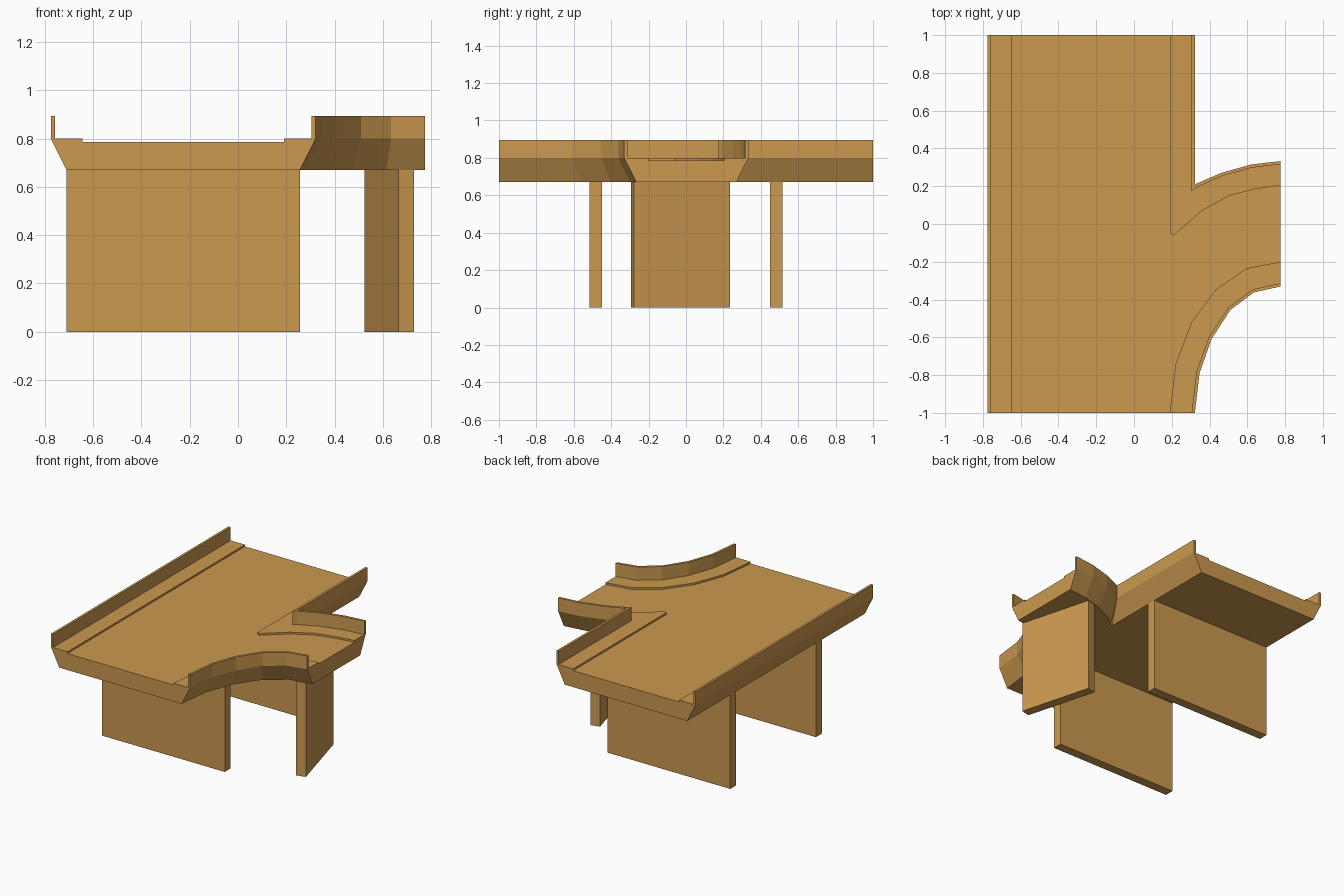
import bpy, bmesh

if "Cube" in bpy.data.objects:
    bpy.data.objects.remove(bpy.data.objects["Cube"])

mat = bpy.data.materials.new("ochre")
mat.diffuse_color = (0.6, 0.32, 0.08, 1)
mat.use_nodes = True
mat.node_tree.nodes["Principled BSDF"].inputs["Base Color"].default_value = mat.diffuse_color


def finish(bm, name):
    bmesh.ops.remove_doubles(bm, verts=bm.verts[:], dist=1e-5)
    bmesh.ops.recalc_face_normals(bm, faces=bm.faces[:])
    me = bpy.data.meshes.new(name)
    bm.to_mesh(me)
    bm.free()
    me.materials.append(mat)
    ob = bpy.data.objects.new(name, me)
    bpy.context.collection.objects.link(ob)


def prism(name, pts, z0, z1):
    bm = bmesh.new()
    face = bm.faces.new([bm.verts.new((x, y, z0)) for x, y in pts])
    top = bmesh.ops.extrude_face_region(bm, geom=[face])["geom"]
    verts = [v for v in top if isinstance(v, bmesh.types.BMVert)]
    bmesh.ops.translate(bm, verts=verts, vec=(0, 0, z1 - z0))
    if not face.is_valid or len(bm.faces) < 6:
        bm.faces.new([v for v in bm.verts if v not in verts])
    finish(bm, name)


# Edge profile: (fraction from outer edge to kerb edge, height)
PROFILE = [(0.5, 0.67), (0, 0.80), (0, 0.895), (0.13, 0.895),
           (0.13, 0.80), (1, 0.80), (1, 0.787)]

# Rims as (outer edge, kerb edge) paths, counterclockwise round the deck
left = ([(-0.775, 1), (-0.775, -1)], [(-0.645, 1), (-0.645, -1)])
inner_bend = (
    [(0.322, -1), (0.347, -0.79), (0.41, -0.61), (0.51, -0.455),
     (0.635, -0.362), (0.775, -0.331)],
    [(0.19, -1), (0.22, -0.74), (0.305, -0.52), (0.43, -0.35),
     (0.595, -0.235), (0.775, -0.2)])
fork = (
    [(0.775, 0.333), (0.62, 0.315), (0.46, 0.27), (0.322, 0.21),
     (0.322, 0.21), (0.322, 0.21), (0.322, 1)],
    [(0.775, 0.205), (0.63, 0.183), (0.50, 0.148), (0.36, 0.07),
     (0.21, -0.06), (0.19, -0.05), (0.19, 1)])

# Forked deck with parapets and kerbs
bm = bmesh.new()
rims = []
for outer, kerb in (left, inner_bend, fork):
    rows = []
    for a, b in zip(outer, kerb):
        rows.append([bm.verts.new((a[0] + (b[0] - a[0]) * f,
                                   a[1] + (b[1] - a[1]) * f, z))
                     for f, z in PROFILE])
    for r, s in zip(rows, rows[1:]):
        for i in range(len(PROFILE) - 1):
            bm.faces.new((r[i], s[i], s[i + 1], r[i + 1]))
    rims.append(rows)
# Road surface and underside
for k in (-1, 0):
    bm.faces.new([row[k] for rows in rims for row in rows])
# Three open road ends
for i in range(3):
    bm.faces.new(rims[i][-1] + rims[(i + 1) % 3][0][::-1])
finish(bm, "deck")

# Wall piers under the main road
for name, y in (("front_pier", -0.483), ("back_pier", 0.483)):
    prism(name, [(-0.71, y - 0.033), (0.257, y - 0.033),
                 (0.257, y + 0.033), (-0.71, y + 0.033)], 0, 0.67)

# Angled pier under the branch
prism("branch_pier", [(0.665, -0.295), (0.73, -0.278),
                      (0.59, 0.235), (0.525, 0.218)], 0, 0.67)
